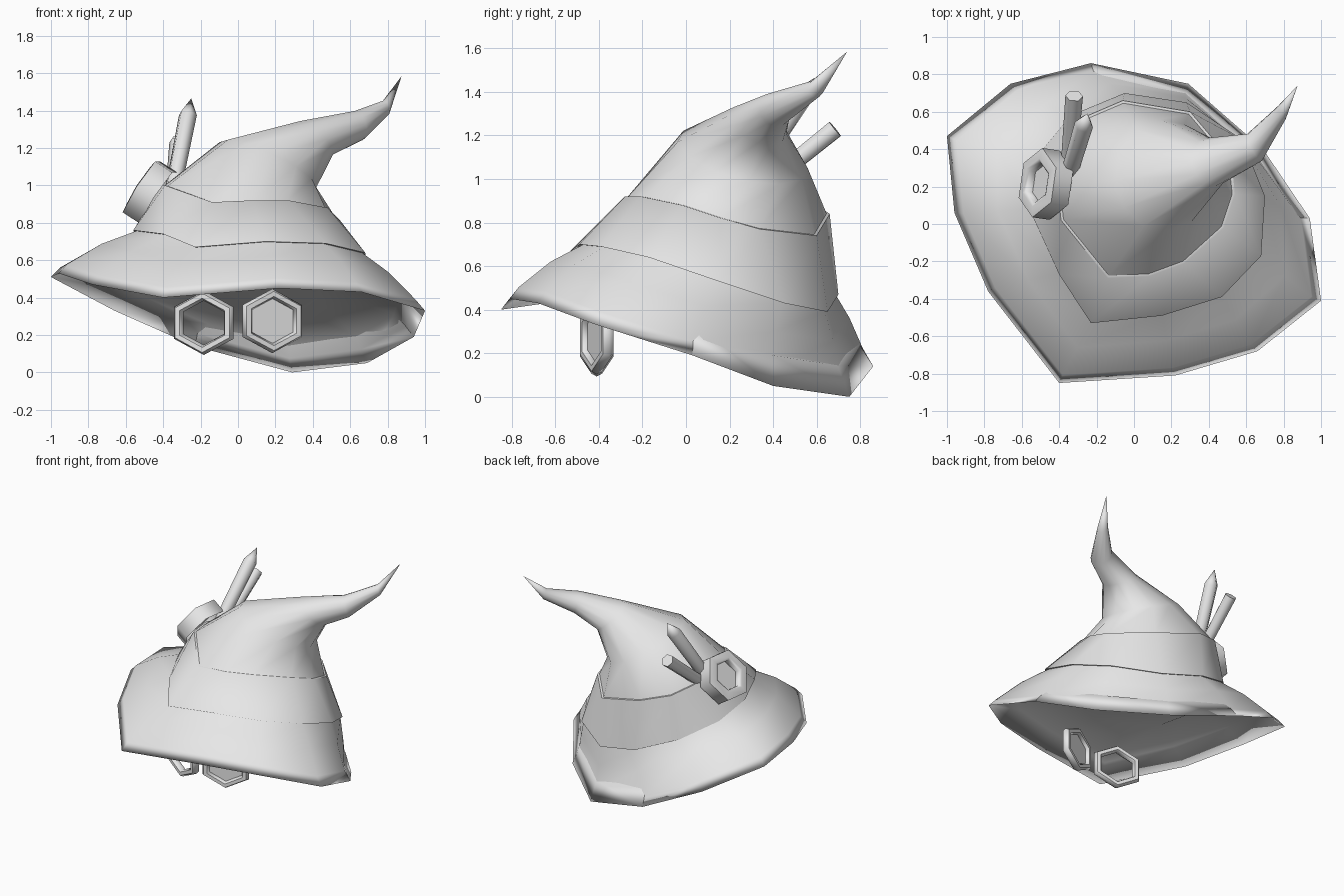
import bpy, bmesh
from math import sin, cos, radians, pi
from mathutils import Vector, Matrix

cube = bpy.data.objects.get("Cube")
if cube:
    bpy.data.objects.remove(cube)

grey = bpy.data.materials.new("plain_grey")
grey.use_nodes = True
grey.diffuse_color = (0.8, 0.8, 0.8, 1)
grey.node_tree.nodes["Principled BSDF"].inputs["Base Color"].default_value = grey.diffuse_color
SIDES = 12


def finish(name, bm, angle):
    """Turn a bmesh into a shaded, coloured object."""
    bmesh.ops.recalc_face_normals(bm, faces=bm.faces[:])
    mesh = bpy.data.meshes.new(name)
    bm.to_mesh(mesh)
    bm.free()
    mesh.materials.append(grey)
    obj = bpy.data.objects.new(name, mesh)
    bpy.context.collection.objects.link(obj)
    bpy.ops.object.select_all(action="DESELECT")
    obj.select_set(True)
    bpy.context.view_layer.objects.active = obj
    bpy.ops.object.shade_smooth_by_angle(angle=radians(angle))
    return obj


def loft(name, rings, angle, closed=False, cap_start=False, tip=None):
    """Skin a list of rings, optionally closing the ends."""
    bm = bmesh.new()
    loops = [[bm.verts.new(p) for p in ring] for ring in rings]
    pairs = list(zip(loops, loops[1:]))
    if closed:
        pairs.append((loops[-1], loops[0]))
    for a, b in pairs:
        n = len(a)
        for i in range(n):
            j = (i + 1) % n
            bm.faces.new((a[i], a[j], b[j], b[i]))
    if cap_start:
        bm.faces.new(loops[0])
    if tip is not None:
        end, last = bm.verts.new(tip), loops[-1]
        for i in range(len(last)):
            bm.faces.new((last[i], last[(i + 1) % len(last)], end))
    return finish(name, bm, angle)


def points(rows):
    return [Vector(r) for r in rows]


def shrink(ring, factor, lift=0.0):
    centre = sum(ring, Vector()) / len(ring)
    return [centre + (p - centre) * factor + Vector((0, 0, lift)) for p in ring]


def blend(a, b, t, lift=0.0):
    return [p.lerp(q, t) + Vector((0, 0, lift)) for p, q in zip(a, b)]


def tilted(centre, u, v, size=1.0):
    angles = [radians(-115 + 360 * i / SIDES) for i in range(SIDES)]
    return [Vector(centre) + (Vector(u) * cos(a) + Vector(v) * sin(a)) * size for a in angles]


# Measured loops, from the front corner anticlockwise
rim = points([(-.4, -.85, .4), (.22, -.81, .45), (.66, -.68, .43), (1, -.41, .33),
              (.94, .03, .19), (.69, .4, .05), (.29, .75, 0), (-.23, .86, .14),
              (-.66, .75, .33), (-1, .47, .51), (-.96, .06, .53), (-.78, -.36, .47)])
band_low = points([(-.23, -.53, .67), (.15, -.49, .7), (.47, -.39, .69), (.68, -.17, .64),
                   (.7, .15, .53), (.58, .45, .43), (.28, .65, .39), (-.05, .7, .47),
                   (-.34, .58, .58), (-.53, .35, .69), (-.56, .08, .76), (-.4, -.27, .74)])
band_high = points([(-.14, -.29, .91), (.08, -.28, .92), (.27, -.21, .92), (.48, -.02, .88),
                    (.54, .16, .82), (.52, .34, .77), (.3, .6, .74), (-.06, .66, .84),
                    (-.27, .57, .9), (-.36, .42, .95), (-.41, .2, 1), (-.39, .02, 1)])

# Hat: shallow underside, turned rim, brim, crown and bent tip in one skin
crease = blend(rim, shrink(rim, .95), 1, .06)
crown_low, crown_high = shrink(band_low, .975), shrink(band_high, .97)
lip = blend(rim, shrink(crown_low, .93), .35)
bend_u, bend_v = (.04, -.04, -.06), (-.02, .06, -.05)
loft("hat", [
    shrink(lip, .5, .03), lip, rim, crease, blend(crease, crown_low, .5, .02),
    crown_low, crown_high,
    tilted((.16, .26, 1.11), (.26, 0, -.115), (0, .3, -.07)),
    tilted((.41, .33, 1.25), (.1, -.01, -.08), (-.01, .13, -.05)),
    tilted((.645, .41, 1.32), bend_u, bend_v),
    tilted((.79, .595, 1.415), bend_u, bend_v, .5),
], 180, cap_start=True, tip=(.875, .74, 1.585))

# Hat band
loft("hat_band", [band_low, band_high, shrink(band_high, .95), shrink(band_low, .95)],
     50, closed=True)


def hexagon(radius, height, turn=0.0):
    return [Vector((radius * cos(turn + i * pi / 3), radius * sin(turn + i * pi / 3), height))
            for i in range(6)]


def aim(obj, position, direction):
    turn = Vector(direction).to_track_quat("Z", "Y").to_matrix().to_4x4()
    obj.matrix_world = Matrix.Translation(position) @ turn


# Six-sided buckle with a recessed centre
buckle = loft("buckle", [hexagon(.11, .01), hexagon(.11, .05), hexagon(.13, .06),
                         hexagon(.187, .05), hexagon(.187, -.06)], 65, cap_start=True)
aim(buckle, (-.475, .215, .965), (-.83, .12, .54))


# Ornaments tucked behind the buckle
def rod(name, start, end, radius, point):
    start, end = Vector(start), Vector(end)
    length = (end - start).length
    shape = [hexagon(radius * .9, 0), hexagon(radius, length - point)]
    obj = loft(name, shape, 65, cap_start=True, tip=(0, 0, length))
    aim(obj, start, end - start)


rod("pointed_ornament", (-.35, .26, .96), (-.25, .59, 1.465), .05, .11)
rod("blunt_ornament", (-.35, .3, .92), (-.32, .685, 1.23), .047, 0)

# Spectacles: two angled hexagonal frames, a lens in the left one only
for side, name, height in ((-1, "right_frame", .265), (1, "left_frame", .275)):
    rings = []
    for k in range(6):
        a = k * pi / 3
        rings.append(hexagon(.145 + .027 * cos(a), .03 * sin(a), pi / 6))
    parts = [loft(name, rings, 65, closed=True)]
    if side > 0:
        parts.append(loft("left_lens", [hexagon(.135, -.003, pi / 6),
                                        hexagon(.135, .003, pi / 6)],
                          30, cap_start=True, tip=(0, 0, .003)))
    for obj in parts:
        obj.matrix_world = (Matrix.Translation((side * .183, -.41, height))
                            @ Matrix.Rotation(side * radians(20), 4, "Z")
                            @ Matrix.Rotation(pi / 2, 4, "X")
                            @ Matrix.Diagonal((1.13, 1, 1, 1)))
